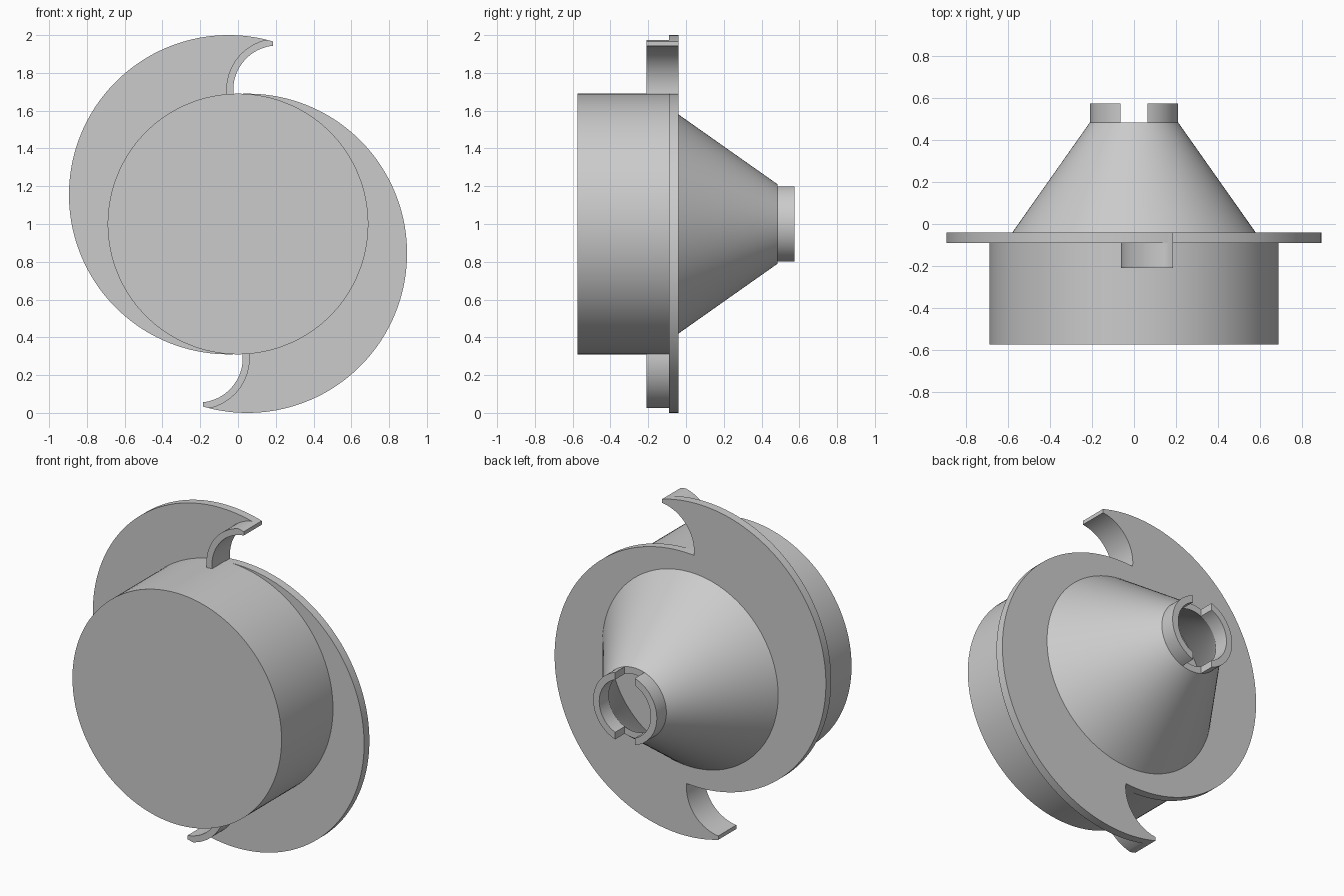
import bpy, bmesh
from math import sin, cos, acos, asin, atan2, pi, sqrt, radians

cube = bpy.data.objects.get("Cube")
if cube:
    bpy.data.objects.remove(cube, do_unlink=True)

GREY = (0.6, 0.6, 0.6, 1)
grey = bpy.data.materials.new("light grey")
grey.use_nodes = True
grey.diffuse_color = GREY
grey.node_tree.nodes["Principled BSDF"].inputs["Base Color"].default_value = GREY

AXIS_Z = 1.0


def finish(name, bm):
    bmesh.ops.recalc_face_normals(bm, faces=bm.faces)
    mesh = bpy.data.meshes.new(name)
    bm.to_mesh(mesh)
    bm.free()
    obj = bpy.data.objects.new(name, mesh)
    obj.location.z = AXIS_Z
    mesh.materials.append(grey)
    bpy.context.collection.objects.link(obj)
    bpy.ops.object.select_all(action='DESELECT')
    obj.select_set(True)
    bpy.context.view_layer.objects.active = obj
    bpy.ops.object.shade_smooth_by_angle(angle=radians(30))
    return obj


def arc(cx, cz, r, a0, a1, n):
    return [(cx + r * cos(a0 + (a1 - a0) * i / n),
             cz + r * sin(a0 + (a1 - a0) * i / n)) for i in range(n + 1)]


def half_turn(points):
    return [(-x, -z) for x, z in points]


def extrude(name, outline, y0, y1):
    """Solid made from an x-z outline running from y0 to y1."""
    bm = bmesh.new()
    face = bm.faces.new([bm.verts.new((x, y0, z)) for x, z in outline])
    grown = bmesh.ops.extrude_face_region(bm, geom=[face])["geom"]
    moved = [v for v in grown if isinstance(v, bmesh.types.BMVert)]
    bmesh.ops.translate(bm, vec=(0, y1 - y0, 0), verts=moved)
    return finish(name, bm)


def revolve(name, profile, steps=128):
    """Closed (radius, y) profile spun around the y axis."""
    bm = bmesh.new()
    verts = [bm.verts.new((r, y, 0)) for r, y in profile]
    edges = [bm.edges.new((verts[i], verts[(i + 1) % len(verts)]))
             for i in range(len(verts))]
    bmesh.ops.spin(bm, geom=verts + edges, cent=(0, 0, 0), axis=(0, 1, 0),
                   angle=2 * pi, steps=steps, use_merge=True)
    bmesh.ops.remove_doubles(bm, verts=bm.verts, dist=0.0001)
    return finish(name, bm)


# Round drum at the front
extrude("drum", arc(0, 0, 0.69, 0, 2 * pi, 128)[:-1], -0.575, -0.09)

# Flange plate: two offset half discs, each ending in a hooked tip
PLATE_R, OFF_X, OFF_Z = 0.845, 0.05, 0.155
HOOK_X, HOOK_Z, HOOK_R, LIP_R = 0.21, 0.71, 0.235, 0.272
TIP_X, FOOT_Z = 0.185, 0.687
tip_angle = acos((TIP_X - HOOK_X) / HOOK_R)
foot_angle = pi + asin((HOOK_Z - FOOT_Z) / HOOK_R)
hook = arc(HOOK_X, HOOK_Z, HOOK_R, tip_angle, foot_angle, 24)
rim_start = acos((hook[-1][0] - OFF_X) / PLATE_R)
rim_end = -pi + acos((TIP_X + OFF_X) / PLATE_R)
rim = arc(OFF_X, -OFF_Z, PLATE_R, rim_start - 0.01, rim_end, 90)
half = hook + rim
extrude("flange_plate", half + half_turn(half), -0.09, -0.04)

# Curved lips standing on the hooked tips
lip_outer = []
for x, z in arc(HOOK_X, HOOK_Z, LIP_R, foot_angle, acos((TIP_X - HOOK_X) / LIP_R), 24):
    lip_outer.append((x, min(z, OFF_Z + sqrt(PLATE_R ** 2 - (x + OFF_X) ** 2))))
lip = hook + lip_outer
extrude("upper_hook_lip", lip, -0.21, -0.041)
extrude("lower_hook_lip", half_turn(lip), -0.21, -0.041)

# Hollow cone behind the plate
revolve("cone", [(0.58, -0.04), (0.21, 0.485), (0.17, 0.485), (0.53, -0.04)])

# Collar on the cone, split by a slot above and below
SLOT, R_OUT, R_IN = 0.065, 0.21, 0.17
a_out, a_in = acos(SLOT / R_OUT), acos(SLOT / R_IN)
jaw = arc(0, 0, R_OUT, -a_out, a_out, 32) + arc(0, 0, R_IN, a_in, -a_in, 32)
extrude("left_collar_jaw", jaw, 0.485, 0.575)
extrude("right_collar_jaw", half_turn(jaw), 0.485, 0.575)
